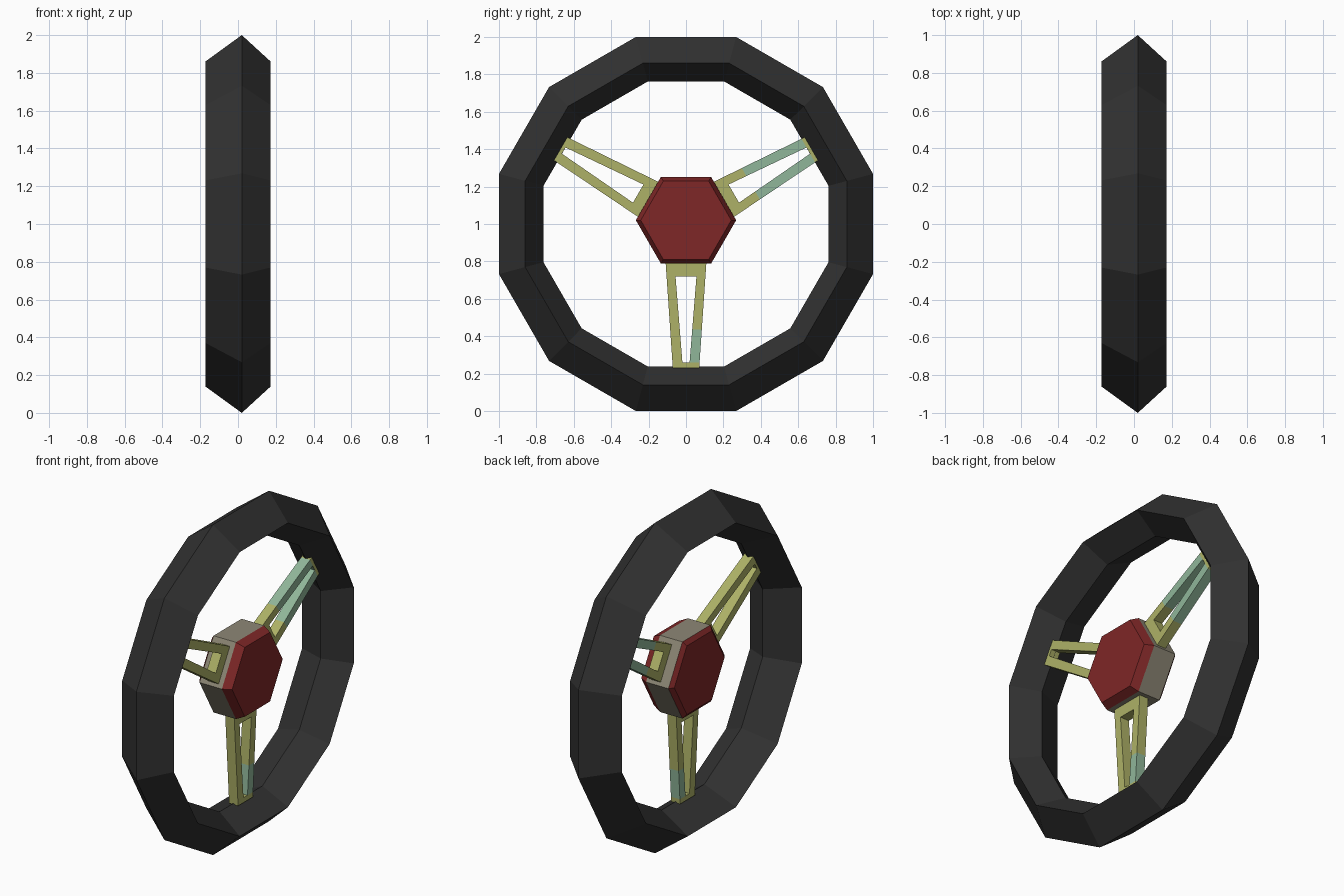
import bpy, bmesh, math
from mathutils import Matrix

if "Cube" in bpy.data.objects:
    bpy.data.objects.remove(bpy.data.objects["Cube"])


def material(name, rgb):
    m = bpy.data.materials.new(name)
    m.diffuse_color = (*rgb, 1)
    m.use_nodes = True
    m.node_tree.nodes["Principled BSDF"].inputs["Base Color"].default_value = m.diffuse_color
    return m


BLACK = material("black_grip", (0.031, 0.031, 0.031))
RED = material("dark_red", (0.21, 0.02, 0.02))
GREY = material("warm_grey", (0.27, 0.245, 0.18))
OLIVE = material("olive_metal", (0.42, 0.44, 0.135))
TEAL = material("pale_teal", (0.28, 0.47, 0.32))


def finish(bm, name, mats):
    bmesh.ops.recalc_face_normals(bm, faces=bm.faces)
    me = bpy.data.meshes.new(name)
    bm.to_mesh(me)
    bm.free()
    for m in mats:
        me.materials.append(m)
    ob = bpy.data.objects.new(name, me)
    bpy.context.collection.objects.link(ob)
    return ob


def lathe(name, profile, sides, offset, centre_z, mats, closed, rule=None):
    """Sweep an (x, radius) profile round the x axis."""
    bm = bmesh.new()
    rings = []
    for x, r in profile:
        ring = []
        for i in range(sides):
            a = 2 * math.pi * i / sides + offset
            ring.append(bm.verts.new((x, r * math.cos(a), centre_z + r * math.sin(a))))
        rings.append(ring)
    n = len(rings)
    for k in range(n if closed else n - 1):
        a, b = rings[k], rings[(k + 1) % n]
        for i in range(sides):
            j = (i + 1) % sides
            f = bm.faces.new((a[i], a[j], b[j], b[i]))
            f.material_index = rule(k) if rule else 0
    if not closed:
        bm.faces.new(rings[0])
        bm.faces.new(rings[-1])
    return finish(bm, name, mats)


# Rim: twelve-sided ring with a diamond section
c = math.cos(math.pi / 12)
lathe("rim", [(0.02, 1 / c), (0.173, 0.86 / c), (0.02, 0.762 / c), (-0.173, 0.86 / c)],
      12, math.pi / 12, 1.0, [BLACK], True)

# Hub: grey hexagonal body with bevelled red caps
lathe("hub", [(-0.09, 0.24), (-0.07, 0.268), (0.08, 0.268), (0.13, 0.242)],
      6, 0, 1.02, [RED, GREY], False, lambda k: 1 if k == 1 else 0)


def spoke(name, angle):
    """Tapered frame with a slot, pointing down and then turned about the hub."""
    bm = bmesh.new()
    r_steps = (0.295, 0.40, 0.48, 0.58, 0.755)

    def outer_w(r):
        return 0.108 - (r - 0.235) * 0.068

    def slot_w(r):
        return 0.056 - (r - 0.295) * 0.08

    def quad(*pts):
        bm.faces.new([bm.verts.new((-0.01, y, -r)) for y, r in pts])

    for s in (-1, 1):
        for a, b in zip(r_steps, r_steps[1:]):
            quad((s * outer_w(a), a), (s * outer_w(b), b), (s * slot_w(b), b), (s * slot_w(a), a))
    # closed ends, split to share corners with the arms
    for r_end, r_in in ((0.2, 0.295), (0.785, 0.755)):
        wo, wi, we = outer_w(r_in), slot_w(r_in), outer_w(r_end)
        quad((-we, r_end), (-wi, r_end), (-wi, r_in), (-wo, r_in))
        quad((-wi, r_end), (wi, r_end), (wi, r_in), (-wi, r_in))
        quad((wi, r_end), (we, r_end), (wo, r_in), (wi, r_in))
    bmesh.ops.remove_doubles(bm, verts=bm.verts, dist=0.0005)
    ret = bmesh.ops.extrude_face_region(bm, geom=bm.faces[:])
    for v in ret["geom"]:
        if isinstance(v, bmesh.types.BMVert):
            v.co.x += 0.06
    # teal patches: outer half of one side spoke, a short piece of the lower one
    for f in bm.faces:
        p = f.calc_center_median()
        if angle > 1 and angle < 3 and 0.40 < p.z * -1 < 0.755:
            f.material_index = 1
        if angle == 0 and p.y > 0.02 and 0.58 < -p.z < 0.755:
            f.material_index = 1
    bm.transform(Matrix.Translation((0, 0, 1.015)) @ Matrix.Rotation(angle, 4, 'X'))
    return finish(bm, name, [OLIVE, TEAL])


# Three spokes
for i, n in enumerate(("lower_spoke", "right_spoke", "left_spoke")):
    spoke(n, i * 2 * math.pi / 3)
